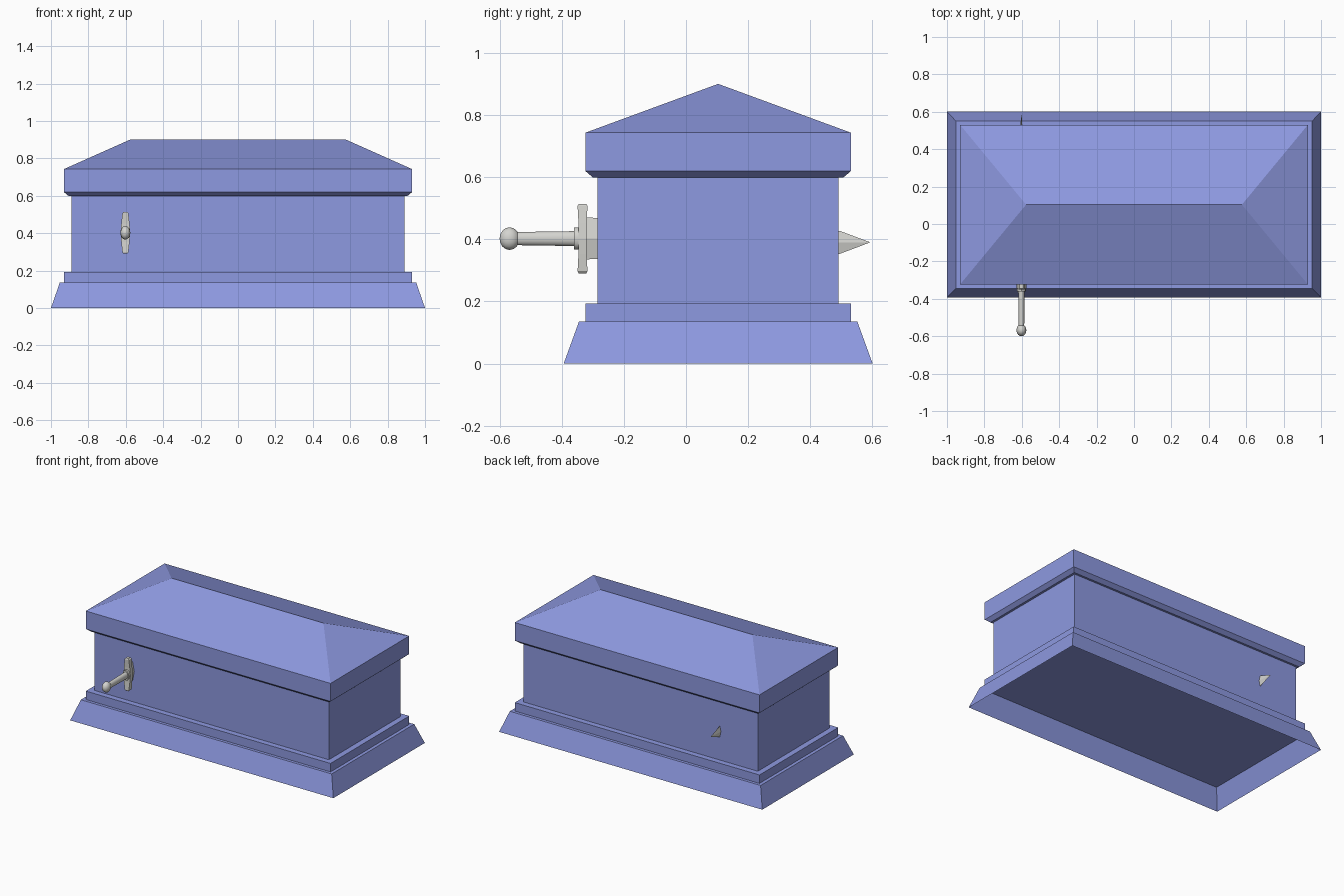
import bpy, bmesh
from math import cos, sin, pi
from mathutils import Vector

cube = bpy.data.objects.get("Cube")
if cube:
    bpy.data.objects.remove(cube, do_unlink=True)


def material(name, rgb):
    m = bpy.data.materials.new(name)
    m.use_nodes = True
    m.diffuse_color = (*rgb, 1)
    m.node_tree.nodes["Principled BSDF"].inputs["Base Color"].default_value = (*rgb, 1)
    return m


STONE = material("blue stone", (0.27, 0.32, 0.75))
STEEL = material("pale steel", (0.66, 0.66, 0.63))
MID_Y = 0.1035             # centre line of the tomb
SWORD_X, SWORD_Z = -0.602, 0.402


def loft(name, rings, mat, smooth=False):
    """Skin equal-length rings of points and cap both ends."""
    bm = bmesh.new()
    loops = [[bm.verts.new(p) for p in ring] for ring in rings]
    n = len(loops[0])
    for a, b in zip(loops, loops[1:]):
        for i in range(n):
            j = (i + 1) % n
            bm.faces.new((a[i], a[j], b[j], b[i]))
    bm.faces.new(loops[0])
    bm.faces.new(loops[-1])
    bmesh.ops.remove_doubles(bm, verts=bm.verts, dist=0.0001)
    bmesh.ops.recalc_face_normals(bm, faces=bm.faces)
    me = bpy.data.meshes.new(name)
    bm.to_mesh(me)
    bm.free()
    me.materials.append(mat)
    ob = bpy.data.objects.new(name, me)
    bpy.context.collection.objects.link(ob)
    if smooth:
        bpy.ops.object.select_all(action="DESELECT")
        ob.select_set(True)
        bpy.context.view_layer.objects.active = ob
        bpy.ops.object.shade_smooth_by_angle(angle=0.7)
    return ob


def tier(name, profile):
    """Rectangular stone tier from (half x, half y, z) steps."""
    corners = ((-1, -1), (1, -1), (1, 1), (-1, 1))
    return loft(name, [[(sx * hx, MID_Y + sy * hy, z) for sx, sy in corners]
                       for hx, hy, z in profile], STONE)


def along_y(name, profile, sides, smooth=True):
    """Elliptical part along the sword axis from (y, radius x, radius z) steps."""
    return loft(name, [[(SWORD_X + rx * cos(2 * pi * i / sides), y,
                         SWORD_Z + rz * sin(2 * pi * i / sides)) for i in range(sides)]
                       for y, rx, rz in profile], STEEL, smooth)


# Tomb: hollow flared foot, plinth, chest and hipped lid
tier("flared_base", [(0.95, 0.444, 0.131), (1, 0.497, 0), (0.953, 0.448, 0.135)])
tier("plinth", [(0.93, 0.427, 0.133), (0.93, 0.427, 0.193)])
tier("chest", [(0.89, 0.388, 0.19), (0.89, 0.388, 0.605)])
tier("lid", [(0.905, 0.402, 0.598), (0.93, 0.427, 0.619),
             (0.93, 0.427, 0.743), (0.577, 0, 0.9)])

# Sword handle
along_y("pommel", [(-0.568 - 0.032 * cos(pi * k / 8),
                    0.026 * sin(pi * k / 8) + 0.0005,
                    0.036 * sin(pi * k / 8) + 0.0005) for k in range(9)], 16)
along_y("grip", [(-0.555, 0.015, 0.021), (-0.355, 0.017, 0.024)], 16)
along_y("collar", [(-0.36, 0.024, 0.035), (-0.34, 0.024, 0.035)], 12)

# Crossguard, widest at the middle with slightly flared tips
guard = [(-0.112, 0.010, 0.012), (-0.105, 0.016, 0.016), (-0.05, 0.022, 0.013),
         (0, 0.026, 0.013), (0.05, 0.022, 0.013), (0.105, 0.016, 0.016),
         (0.112, 0.010, 0.012)]
loft("crossguard", [[(SWORD_X + sx * hx, -0.333 + sy * hy, SWORD_Z + dz)
                     for sx, sy in ((-1, -1), (1, -1), (1, 1), (-1, 1))]
                    for dz, hx, hy in guard], STEEL)

# Diamond-section blade running through the chest
blade = [(-0.335, 0.403, 0.068), (0.495, 0.39, 0.037), (0.592, 0.39, 0.0005)]
loft("blade", [[(SWORD_X + x * 0.2 * hz, y, z + s * hz)
                for x, s in ((0, 1), (1, 0), (0, -1), (-1, 0))]
               for y, z, hz in blade], STEEL)
